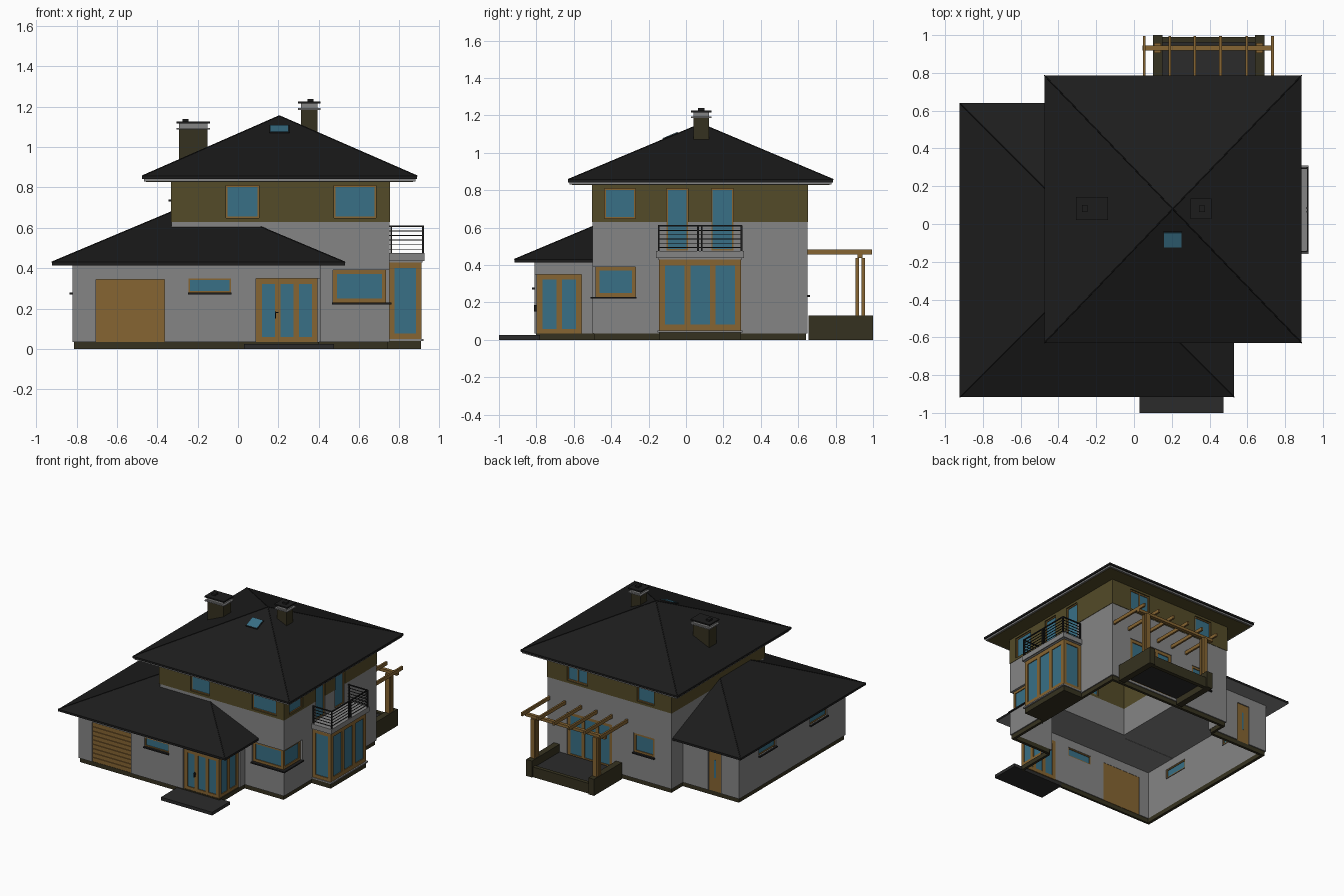
import bpy, bmesh, math

if "Cube" in bpy.data.objects:
    bpy.data.objects.remove(bpy.data.objects["Cube"])


def material(name, r, g, b):
    m = bpy.data.materials.new(name)
    m.diffuse_color = (r, g, b, 1)
    m.use_nodes = True
    m.node_tree.nodes["Principled BSDF"].inputs["Base Color"].default_value = m.diffuse_color
    return m


GREY = material("render_grey", .235, .235, .235)
OLIVE = material("olive", .087, .069, .021)
STONE = material("stone", .036, .031, .014)
WOOD = material("wood", .24, .13, .032)
GLASS = material("glass", .04, .16, .24)
DARK = material("dark", .012, .012, .012)
SLATE = material("slate", .024, .024, .024)


def finish(name, bm, mat, recalc=True):
    if recalc:
        bmesh.ops.recalc_face_normals(bm, faces=bm.faces)
    me = bpy.data.meshes.new(name)
    bm.to_mesh(me)
    bm.free()
    ob = bpy.data.objects.new(name, me)
    bpy.context.collection.objects.link(ob)
    me.materials.append(mat)
    return ob


def boxes(name, extents, mat=GREY):
    """One object from boxes given as (x0, x1, y0, y1, z0, z1)."""
    bm = bmesh.new()
    for x0, x1, y0, y1, z0, z1 in extents:
        for v in bmesh.ops.create_cube(bm, size=1)["verts"]:
            v.co = ((x0, x1)[v.co.x > 0], (y0, y1)[v.co.y > 0], (z0, z1)[v.co.z > 0])
    return finish(name, bm, mat)


def polys(name, faces, mat, recalc=True):
    bm = bmesh.new()
    for f in faces:
        bm.faces.new([bm.verts.new(p) for p in f])
    bmesh.ops.remove_doubles(bm, verts=bm.verts, dist=1e-5)
    return finish(name, bm, mat, recalc)


def on_face(face, a0, a1, d0, d1, z0, z1):
    """Box on a wall: a runs along the wall, d is the outward depth."""
    axis, pos, s = face
    p, q = sorted((pos + s * d0, pos + s * d1))
    return (a0, a1, p, q, z0, z1) if axis == "y" else (p, q, a0, a1, z0, z1)


cutters = []


def cutter(*e):
    c = boxes("opening_cutter", e)
    c.hide_render = True
    c.hide_set(True)
    cutters.append(c)
    return c


def window(name, face, a0, a1, z0, z1, panes=1, t=.016, inset=.006, sill=False, cut=True):
    d0, d1 = -inset - .02, -inset
    if cut:
        cutter(on_face(face, a0, a1, -.06, .02, z0, z1))
    bars = [on_face(face, a0, a1, d0, d1, z0, z0 + t), on_face(face, a0, a1, d0, d1, z1 - t, z1)]
    step = (a1 - a0 - t) / panes
    for i in range(panes + 1):
        a = a0 + i * step
        bars.append(on_face(face, a, a + t, d0, d1, z0 + t, z1 - t))
    boxes(name + "_frame", bars, WOOD)
    boxes(name + "_glass", [on_face(face, a0 + t / 2, a1 - t / 2, d0 + .006, d1 - .006,
                                    z0 + t / 2, z1 - t / 2)], GLASS)
    if sill:
        boxes(name + "_sill", [on_face(face, a0 - .004, a1 + .004, -.03, .014, z0 - .01, z0)], DARK)


# wall faces: axis, position, outward sign
L_FRONT, L_LEFT, L_BACK, L_RIGHT = ("y", -.81, -1), ("x", -.82, -1), ("y", .51, 1), ("x", .41, 1)
U_FRONT, U_LEFT, U_BACK, U_RIGHT = ("y", -.5, -1), ("x", -.33, -1), ("y", .65, 1), ("x", .75, 1)
P = .034

# hollow wall shells
walls = [boxes("lower_walls", [(-.82, .41, -.81, .51, P, .42)]),
         boxes("main_walls", [(-.33, .75, -.5, .65, P, .63)]),
         boxes("upper_band", [(-.333, .753, -.503, .653, .63, .83)], OLIVE)]
cutter((-.79, .38, -.78, .48, -.1, .412))
cutter((-.30, .72, -.47, .62, -.1, 1))
low_top = cutter((-.79, .38, -.78, -.51, .40, .5), (-.79, -.34, -.505, .48, .40, .5))
cutters.pop()

# plinth strips, set back a little under the walls
boxes("plinth", [(-.812, .402, -.802, -.785, 0, P), (-.812, -.79, -.785, .502, 0, P),
                 (-.79, -.322, .482, .502, 0, P), (.382, .402, -.785, -.492, 0, P),
                 (.402, .742, -.492, -.47, 0, P), (.722, .742, -.47, .642, 0, P),
                 (-.322, .722, .622, .642, 0, P), (-.322, -.302, .502, .622, 0, P)], STONE)

# garage door with horizontal boards
G0, G1 = -.705, -.365
cutter(on_face(L_FRONT, G0, G1, -.06, .02, .03, .345))
slats = [on_face(L_FRONT, G0, G1, -.028, -.016, P, .345)]
for i in range(9):
    z = P + i * .0344
    slats.append(on_face(L_FRONT, G0, G1, -.016, -.010, z, z + .031))
boxes("garage_door", slats, WOOD)

# lower windows and back door
window("front_slit_window", L_FRONT, -.245, -.035, .28, .35, sill=True, t=.008)
for i, y in enumerate((.16, -.475)):
    window(f"left_slit_window_{i}", L_LEFT, y - .105, y + .105, .28, .35, sill=True, t=.008)
cutter(on_face(L_BACK, -.66, -.55, -.06, .02, .03, .345))
boxes("side_door", [on_face(L_BACK, -.66, -.55, -.025, -.008, P, .345)], WOOD)
boxes("side_door_glass", [on_face(L_BACK, -.612, -.598, -.027, -.006, .14, .28)], GLASS)

# corner entrance
cutter((.09, .5, -.9, -.56, .03, .35))
window("entrance_front", L_FRONT, .09, .395, .03, .35, panes=3, t=.028, inset=.012, cut=False)
window("entrance_side", L_RIGHT, -.795, -.56, .03, .35, panes=2, t=.028, inset=.015, cut=False)
boxes("entrance_handle", [(.183, .188, -.812, -.79, .15, .185), (.183, .2, -.814, -.81, .177, .183)], DARK)
boxes("porch_slab", [(.03, .475, -1, -.78, 0, .025)], SLATE)

# corner window
cutter((.47, .8, -.55, -.27, .23, .39))
window("corner_front", U_FRONT, .47, .733, .23, .39, inset=.017, t=.02, cut=False)
window("corner_side", U_RIGHT, -.483, -.27, .23, .39, inset=.017, t=.02, cut=False)
boxes("corner_sill", [(.465, .76, -.51, -.47, .22, .23), (.72, .76, -.47, -.265, .22, .23)], DARK)

# upper windows, balcony doors and back openings
window("upper_front_left", U_FRONT, -.06, .105, .648, .81, t=.008)
window("upper_front_right", U_FRONT, .475, .685, .648, .81, t=.008)
window("upper_right", U_RIGHT, -.435, -.27, .648, .81, t=.008)
window("balcony_door_a", U_RIGHT, -.105, .012, .478, .81, t=.008)
window("balcony_door_b", U_RIGHT, .135, .255, .478, .81, t=.008)
window("upper_back_double", U_BACK, .40, .58, .648, .81, panes=2, t=.01)
window("upper_back_single", U_BACK, -.18, -.03, .648, .81, t=.008)
window("upper_left", U_LEFT, .1, .3, .74, .81, t=.008, sill=True)
window("terrace_door", U_BACK, .19, .58, .05, .40, panes=3, t=.024)
window("kitchen_window", U_BACK, -.18, .0, .24, .39, sill=True)

# bay window with balcony on top
cutter((.6, .8, -.12, .27, .06, .40))
boxes("bay_base", [(.74, .908, -.145, .295, 0, .04)], STONE)
boxes("bay_sill", [(.74, .92, -.152, .302, .04, .05)])
window("bay_front", ("x", .915, 1), -.145, .295, .05, .428, panes=3, t=.032, cut=False)
window("bay_left", ("y", -.151, -1), .75, .909, .05, .428, t=.026, cut=False)
window("bay_right", ("y", .301, 1), .75, .909, .05, .428, t=.026, cut=False)
boxes("balcony_slab", [(.75, .915, -.15, .30, .428, .436), (.75, .925, -.16, .31, .436, .475)])
rail = []
for i in range(6):
    z = .492 + i * .0225
    h = .004 if i < 5 else .008
    rail += [(.915, .915 + h, -.15, .30, z, z + h)]
    rail += [(.752, .922, y, y + h, z, z + h) for y in (-.15, .292)]
for y in (-.15, .06, .08, .292):
    rail.append((.913, .923, y, y + .009, .475, .61))
rail += [(.755, .764, y, y + .009, .475, .61) for y in (-.15, .292)]
boxes("balcony_railing", rail, DARK)

# cut the openings
for w in walls:
    for c in cutters:
        m = w.modifiers.new("opening", "BOOLEAN")
        m.operation, m.solver, m.object = "DIFFERENCE", "EXACT", c
m = walls[0].modifiers.new("open_top", "BOOLEAN")
m.operation, m.solver, m.object = "DIFFERENCE", "EXACT", low_top

# lower hipped roof wrapping the main block
K, E0, S0, F = .42, .430, .414, -.917


def roof_pt(x, y, run):
    return (x, y, E0 + K * run)


A, B, C = roof_pt(-.923, F, 0), roof_pt(.53, F, 0), roof_pt(-.923, .64, 0)
D, E = roof_pt(-.33, .64, 0), roof_pt(.53, -.5, 0)
BP, W = roof_pt(.113, -.5, .417), roof_pt(-.33, -.5, .417)
H, J = roof_pt(-.33, -.324, .593), roof_pt(-.33, .047, .593)


def low(p):
    return (p[0], p[1], S0)


slopes = [[A, B, BP, W, H], [A, H, J, C], [C, J, D], [B, E, BP]]
edges = [[p, q, low(q), low(p)] for p, q in ((A, B), (B, E), (D, C), (C, A))]
polys("lower_roof", slopes + edges, DARK)
polys("lower_soffit", [[low(p) for p in (C, D, (-.33, -.5, 0), E, B, A)]], GREY, recalc=False)

# upper pyramid roof
X0, X1, Y0, Y1, TOP = -.475, .888, -.63, .787, (.205, .08, 1.155)
rim = [(X0, Y0), (X1, Y0), (X1, Y1), (X0, Y1)]
up = [(x, y, .857) for x, y in rim]
dn = [(x, y, .842) for x, y in rim]
ring = [(i, (i + 1) % 4) for i in range(4)]
polys("upper_roof", [[up[i], up[j], TOP] for i, j in ring] +
      [[up[i], up[j], dn[j], dn[i]] for i, j in ring] + [dn], DARK)
boxes("upper_fascia", [(X0 + .008, X1 - .008, Y0 + .008, Y1 - .008, .830, .842)])
boxes("upper_soffit", [(X0 + .02, X1 - .02, Y0 + .02, Y1 - .02, .827, .831)], OLIVE)

# ridge caps along the hips
for i, (p, q) in enumerate([(p, TOP) for p in up] + [(A, H), (C, J), (B, BP)]):
    cu = bpy.data.curves.new("ridge_cap", "CURVE")
    cu.dimensions, cu.bevel_depth, cu.bevel_resolution = "3D", .003, 0
    sp = cu.splines.new("POLY")
    sp.points.add(1)
    for k, v in enumerate((p, q)):
        sp.points[k].co = (*v, 1)
    cu.materials.append(DARK)
    bpy.context.collection.objects.link(bpy.data.objects.new(f"ridge_cap_{i}", cu))

# skylight lying on the front slope
tilt = math.atan2(TOP[2] - .857, TOP[1] - Y0)
for nm, r, h, mat in (("skylight_frame", 0, .004, DARK), ("skylight_glass", .004, .007, GLASS)):
    s = boxes(nm, [(-.05 + r, .05 - r, -.046 + r, .046 - r, -.01, h)], mat)
    s.location, s.rotation_euler = (.205, -.083, 1.088), (tilt, 0, 0)

# chimneys
for nm, x0, x1, y0, y1, z0, z, px in (("left_chimney", -.292, -.152, .035, .13, .88, 1.087, -.26),
                                      ("right_chimney", .312, .395, .04, .122, 1.0, 1.185, .36)):
    e = .014
    boxes(nm + "_shaft", [(x0, x1, y0, y1, z0, z)], STONE)
    boxes(nm + "_crown", [(x0 - e, x1 + e, y0 - e, y1 + e, z, z + .009),
                          (x0, x1, y0, y1, z + .009, z + .03)])
    yc = (y0 + y1) / 2
    boxes(nm + "_cap", [(x0 - e, x1 + e, y0 - e, y1 + e, z + .03, z + .04),
                        (px - .015, px + .015, yc - .018, yc + .018, z + .04, z + .053)], DARK)

# back terrace and pergola
boxes("terrace_walls", [(.10, .15, .655, 1, 0, .13), (.64, .69, .655, 1, 0, .13),
                        (.15, .64, .96, .99, 0, .08)], STONE)
boxes("terrace_deck", [(.15, .64, .655, .98, .05, .07)], SLATE)
posts = [(x - .018, x + .018, y, y + .02, .13, .436) for x in (.125, .665) for y in (.905, .937)]
beams = [(.045, .74, .918, .944, .436, .458)]
rafters = [(x - .007, x + .007, .65, .995, .456, .483) for x in (.055, .19, .322, .458, .596, .733)]
boxes("pergola", posts + beams + rafters, WOOD)
